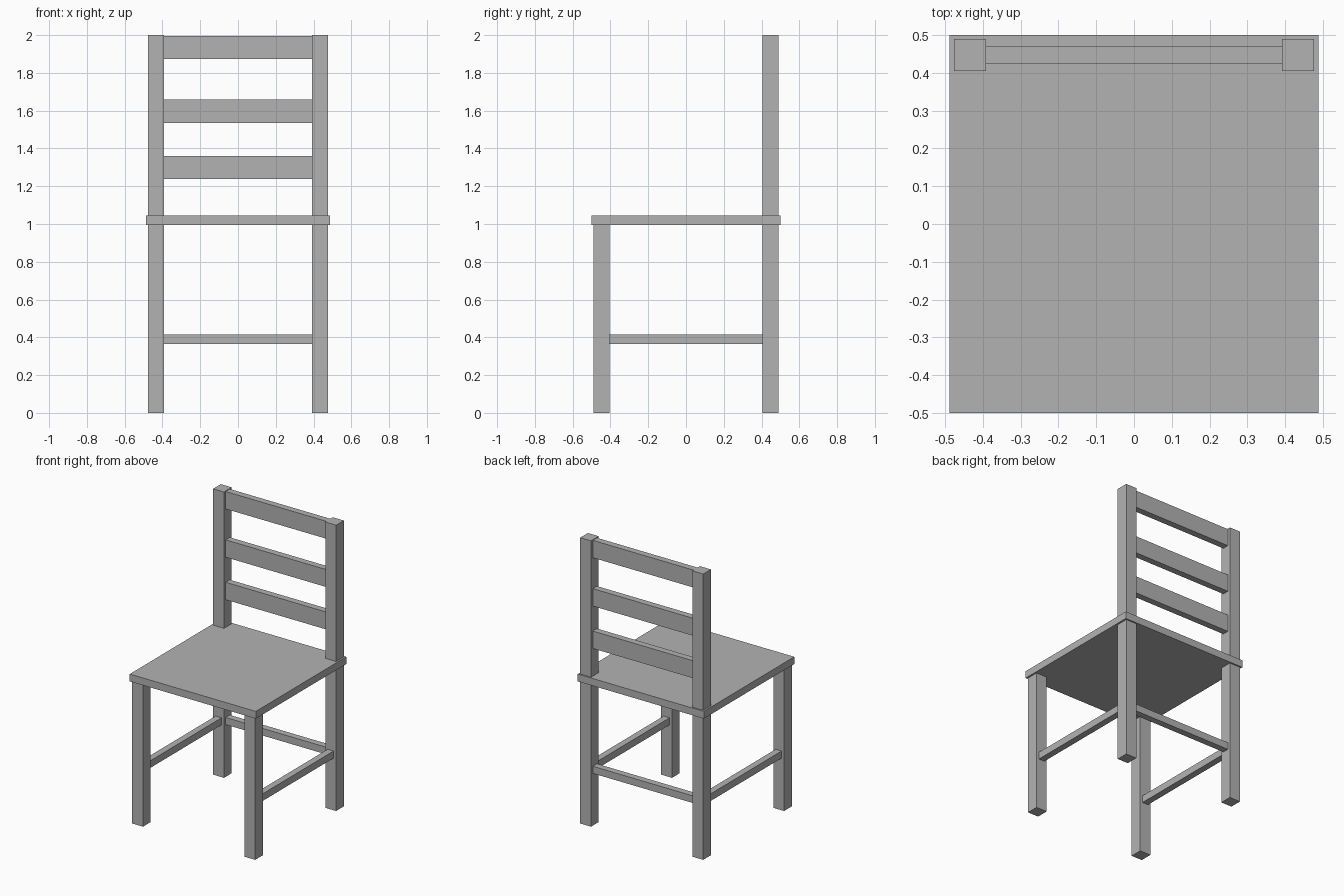
import bpy

if "Cube" in bpy.data.objects:
    bpy.data.objects.remove(bpy.data.objects["Cube"])

# Single flat grey
grey = bpy.data.materials.new("plain_grey")
grey.diffuse_color = (0.45, 0.45, 0.45, 1)
grey.use_nodes = True
grey.node_tree.nodes["Principled BSDF"].inputs["Base Color"].default_value = grey.diffuse_color


def box(name, x, y, z):
    """Box from (min, max) ranges on each axis."""
    size = [b - a for a, b in (x, y, z)]
    centre = [(a + b) / 2 for a, b in (x, y, z)]
    bpy.ops.mesh.primitive_cube_add(size=1, location=centre)
    ob = bpy.context.object
    ob.name = name
    ob.scale = size
    bpy.ops.object.transform_apply(location=False, rotation=False, scale=True)
    ob.data.materials.append(grey)
    return ob


IN, OUT = 0.392, 0.476          # leg extents in x
FRONT, BACK = (-0.49, -0.405), (0.405, 0.49)
RAIL_Y = (0.424, 0.47)          # depth of slats and back stretcher

# Seat board
box("seat", (-0.488, 0.488), (-0.5, 0.5), (0.995, 1.046))

# Legs and side stretchers, left and right
for side, s in (("left", -1), ("right", 1)):
    leg_x = tuple(sorted((s * IN, s * OUT)))
    rail_x = tuple(sorted((s * 0.411, s * 0.457)))
    box(f"front_leg_{side}", leg_x, FRONT, (0, 0.995))
    box(f"back_post_{side}", leg_x, BACK, (0, 2))
    box(f"side_stretcher_{side}", rail_x, (FRONT[1], BACK[0]), (0.365, 0.415))

# Back stretcher
box("back_stretcher", (-IN, IN), RAIL_Y, (0.365, 0.415))

# Backrest slats
for i, z in enumerate((1.239, 1.536, 1.874)):
    box(f"back_slat_{i + 1}", (-IN, IN), RAIL_Y, (z, z + 0.122))
